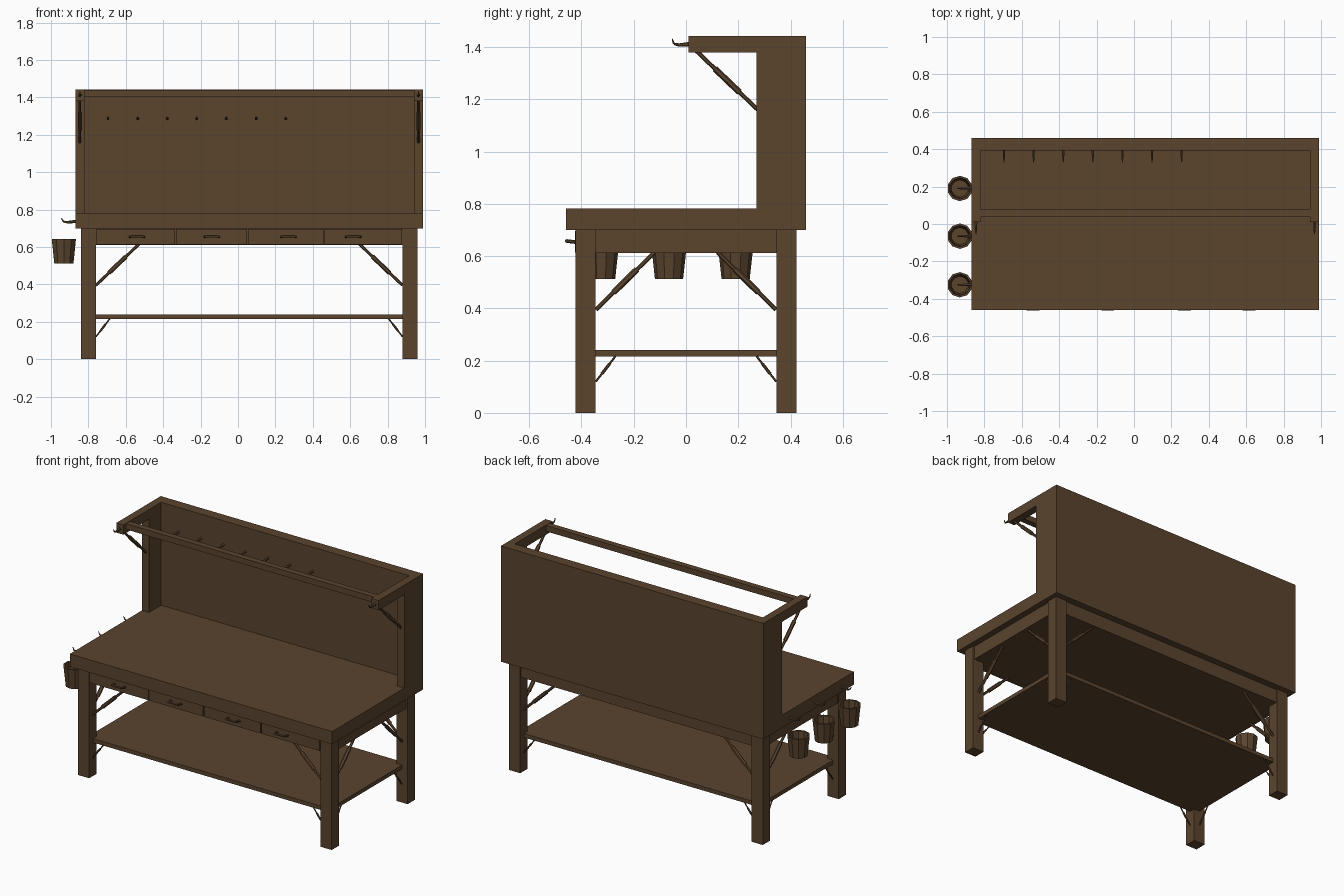
import bpy
import bmesh
from mathutils import Vector, Matrix

old = bpy.data.objects.get("Cube")
if old:
    bpy.data.objects.remove(old, do_unlink=True)

wood = bpy.data.materials.new("dark_brown_wood")
wood.use_nodes = True
COLOUR = (0.103, 0.058, 0.027, 1)
wood.diffuse_color = COLOUR
wood.node_tree.nodes["Principled BSDF"].inputs["Base Color"].default_value = COLOUR

CX = 0.06  # centre of the bench, offset by the hanging buckets


def finish(name, bm):
    bmesh.ops.recalc_face_normals(bm, faces=bm.faces)
    mesh = bpy.data.meshes.new(name)
    bm.to_mesh(mesh)
    bm.free()
    mesh.materials.append(wood)
    obj = bpy.data.objects.new(name, mesh)
    bpy.context.scene.collection.objects.link(obj)
    return obj


def box(name, x, y, z):
    bm = bmesh.new()
    size = [b - a for a, b in (x, y, z)]
    mid = [(a + b) / 2 for a, b in (x, y, z)]
    bmesh.ops.create_cube(bm, size=1, matrix=Matrix.Translation(mid) @ Matrix.Diagonal((*size, 1)))
    return finish(name, bm)


def add_rod(bm, p, q, r1, r2, sides=6):
    p, q = Vector(p), Vector(q)
    turn = (q - p).to_track_quat('Z', 'Y').to_matrix().to_4x4()
    bmesh.ops.create_cone(bm, cap_ends=True, segments=sides, radius1=r1, radius2=r2,
                          depth=(q - p).length, matrix=Matrix.Translation((p + q) / 2) @ turn)


def brace(name, p, q, r=0.007):
    """Slim diagonal stay with a thicker middle sleeve."""
    bm = bmesh.new()
    p, q = Vector(p), Vector(q)
    add_rod(bm, p, q, r, r)
    add_rod(bm, p.lerp(q, 0.3), p.lerp(q, 0.7), r * 1.5, r * 1.5)
    return finish(name, bm)


def hook(name, points, r):
    """Chain of rods tapering to a point."""
    bm = bmesh.new()
    n = len(points) - 1
    for i in range(n):
        add_rod(bm, points[i], points[i + 1], r * (1 - 0.8 * i / n), r * (1 - 0.8 * (i + 1) / n))
    return finish(name, bm)


# Table body
box("tabletop", (-0.87, 0.99), (-0.46, 0.46), (0.70, 0.782))
box("drawer_case", (-0.83, 0.95), (-0.415, 0.415), (0.612, 0.70))
box("lower_shelf", (-0.80, 0.92), (-0.385, 0.385), (0.215, 0.24))

# Legs with upper and lower stays
for sx, side in ((-1, "right"), (1, "left")):
    for sy, end in ((-1, "front"), (1, "back")):
        tag = f"{end}_{side}"
        inner, outer = CX + sx * 0.82, CX + sx * 0.90
        box("leg_" + tag, sorted((inner, outer)), sorted((sy * 0.347, sy * 0.422)), (0, 0.70))
        lx, ly = CX + sx * 0.86, sy * 0.385
        brace("long_stay_" + tag, (inner, ly, 0.395), (inner - sx * 0.23, ly, 0.615), 0.008)
        brace("side_stay_" + tag, (lx, sy * 0.345, 0.395), (lx, sy * 0.12, 0.615), 0.008)
        brace("low_long_stay_" + tag, (inner, ly, 0.12), (inner - sx * 0.075, ly, 0.217), 0.004)
        brace("low_side_stay_" + tag, (lx, sy * 0.345, 0.12), (lx, sy * 0.27, 0.217), 0.004)

# Drawer fronts and handles
edges = (-0.76, -0.335, 0.052, 0.46, 0.88)
for i, hx in enumerate((-0.54, -0.14, 0.27, 0.615)):
    box(f"drawer_front_{i}", (edges[i] + 0.003, edges[i + 1] - 0.003), (-0.425, -0.41), (0.614, 0.696))
    bm = bmesh.new()
    pts = [(hx - 0.038, -0.424, 0.654), (hx - 0.034, -0.457, 0.658),
           (hx + 0.034, -0.457, 0.658), (hx + 0.038, -0.424, 0.654)]
    for a, b in zip(pts, pts[1:]):
        add_rod(bm, a, b, 0.007, 0.007)
    finish(f"drawer_handle_{i}", bm)

# Back panel and overhead frame
box("back_panel", (-0.87, 0.99), (0.392, 0.46), (0.70, 1.442))
box("front_rail", (-0.825, 0.945), (0.038, 0.077), (1.403, 1.44))
for sx, side in ((-1, "right"), (1, "left")):
    xs = sorted((CX + sx * 0.93, CX + sx * 0.88))
    box("upright_" + side, xs, (0.27, 0.46), (0.70, 1.442))
    box("overhead_arm_" + side, xs, (0.01, 0.46), (1.38, 1.442))
    mx = CX + sx * 0.905
    brace("arm_stay_" + side, (mx, 0.04, 1.385), (mx, 0.275, 1.16), 0.008)
    hook("arm_hook_" + side, [(mx, 0.02, 1.412), (mx, -0.025, 1.408),
                              (mx, -0.046, 1.412), (mx, -0.053, 1.432)], 0.009)

# Tool hooks on the back panel
for i in range(7):
    x = -0.695 + i * 0.1583
    hook(f"tool_hook_{i}", [(x, 0.40, 1.288), (x, 0.355, 1.283),
                            (x, 0.338, 1.285), (x, 0.33, 1.298)], 0.008)

# Hanging buckets and their hooks on the table end
for i, y in enumerate((-0.325, -0.065, 0.19)):
    bm = bmesh.new()
    rings = []
    for r, z in ((0.054, 0.513), (0.068, 0.642), (0.057, 0.642), (0.046, 0.525)):
        rings.append(bmesh.ops.create_circle(bm, segments=10, radius=r,
                     matrix=Matrix.Translation((-0.931, y, z)))["verts"])
    for a, b in zip(rings, rings[1:]):
        for k in range(10):
            n = (k + 1) % 10
            bm.faces.new((a[k], a[n], b[n], b[k]))
    bm.faces.new(rings[0])
    bm.faces.new(rings[-1])
    finish(f"bucket_{i}", bm)
    hook(f"bucket_hook_{i}", [(-0.865, y, 0.737), (-0.915, y, 0.732),
                              (-0.935, y, 0.737), (-0.944, y, 0.755)], 0.009)
